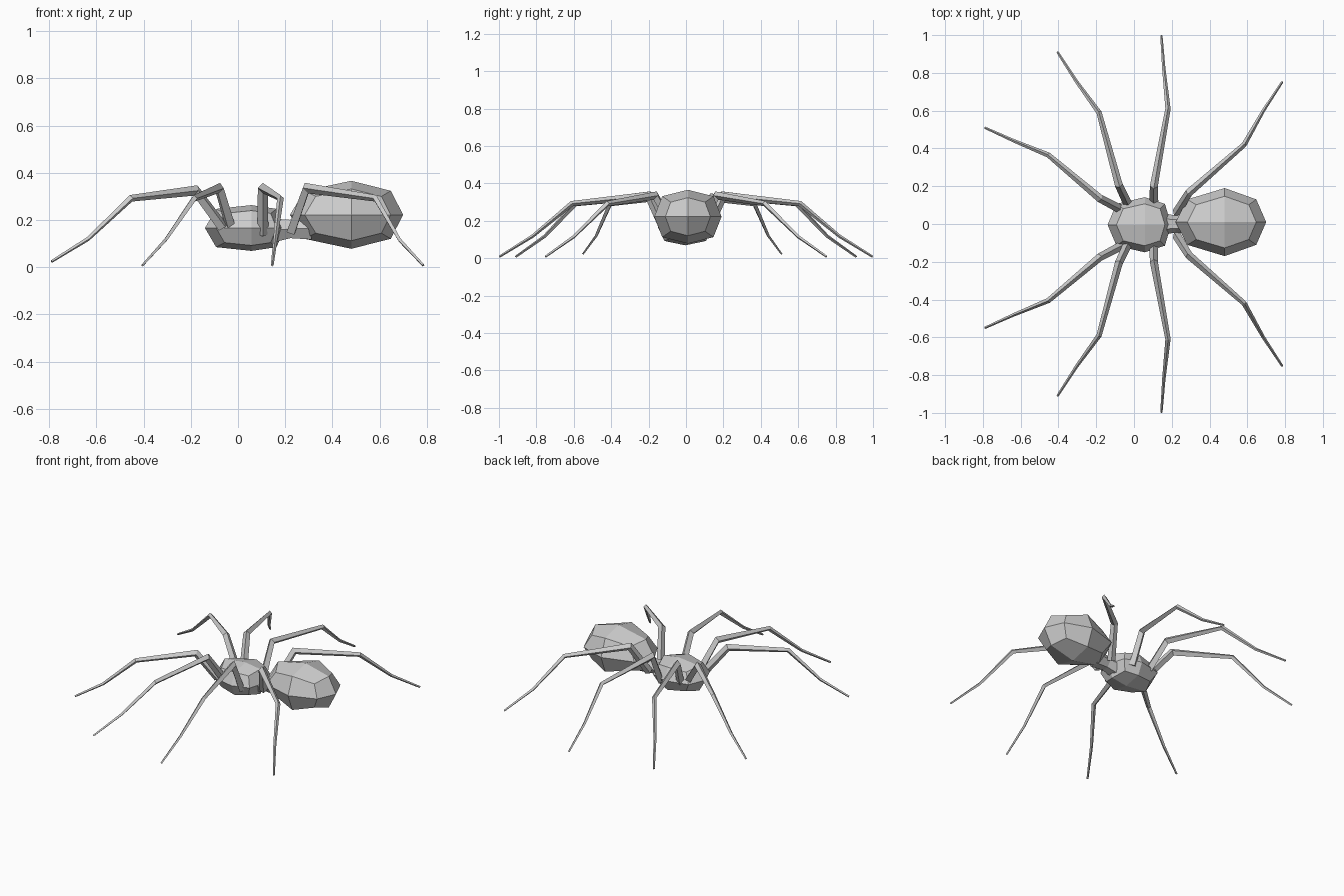
import bpy, bmesh, math
from mathutils import Vector

if "Cube" in bpy.data.objects:
    bpy.data.objects.remove(bpy.data.objects["Cube"])


def finish(bm, name):
    bmesh.ops.recalc_face_normals(bm, faces=bm.faces)
    me = bpy.data.meshes.new(name)
    bm.to_mesh(me)
    bm.free()
    ob = bpy.data.objects.new(name, me)
    bpy.context.collection.objects.link(ob)
    return ob


def rounded_body(name, centre, back, front, half_y, half_z, taper_y, taper_z):
    """Cube divided once (24 quads), pulled to an egg that narrows at its ends."""
    bm = bmesh.new()
    bmesh.ops.create_cube(bm, size=2)
    bmesh.ops.subdivide_edges(bm, edges=bm.edges[:], cuts=1, use_grid_fill=True)
    for v in bm.verts:
        i, j, k = (round(c) for c in v.co)
        f = {1: 1.0, 2: 0.76, 3: 0.58}[abs(i) + abs(j) + abs(k)]
        v.co = (centre[0] + i * f * (front if i < 0 else back),
                centre[1] + j * f * half_y * (taper_y if i else 1),
                centre[2] + k * f * half_z * (taper_z if i else 1))
    return finish(bm, name)


def tube(name, points, radii, sides=4):
    """Tapered tube with mitred joints along a path."""
    pts = [Vector(p) for p in points]
    flat = pts[-1] - pts[0]
    side = Vector((-flat.y, flat.x, 0)).normalized()
    bm = bmesh.new()
    rings = []
    for n, p in enumerate(pts):
        a = (p - pts[n - 1]).normalized() if n else Vector()
        b = (pts[n + 1] - p).normalized() if n < len(pts) - 1 else Vector()
        t = (a + b).normalized()
        s = (side - t * side.dot(t)).normalized()
        u = t.cross(s)
        miter = 1 / max(0.75, t.dot(b if n == 0 else a))
        ring = []
        for m in range(sides):
            w = 2 * math.pi * m / sides
            ring.append(bm.verts.new(p + radii[n] * (s * math.cos(w) + u * math.sin(w) * miter)))
        rings.append(ring)
    for r, q in zip(rings, rings[1:]):
        for m in range(sides):
            o = (m + 1) % sides
            bm.faces.new((r[m], r[o], q[o], q[m]))
    bm.faces.new(rings[0])
    bm.faces.new(rings[-1])
    return finish(bm, name)


# Body: head section, rear section and the narrow waist between them
rounded_body("head_section", (0.057, -0.004, 0.166), 0.14, 0.197, 0.146, 0.097, 1.0, 1.1)
rounded_body("rear_section", (0.48, 0.01, 0.222), 0.22, 0.26, 0.18, 0.144, 0.88, 0.93)
tube("waist", [(0.14, 0, 0.155), (0.22, 0, 0.162), (0.31, 0, 0.165)],
     [0.06, 0.045, 0.055], 6)

# Legs: hip, knee, mid joint, ankle, tip (left side; right side is mirrored)
legs = {
    "front_leg": [(-0.065, 0.095, 0.17), (-0.18, 0.155, 0.325), (-0.453, 0.385, 0.292),
                  (-0.635, 0.46, 0.12), (-0.79, 0.53, 0.024)],
    "second_leg": [(-0.03, 0.10, 0.165), (-0.08, 0.205, 0.335), (-0.185, 0.59, 0.292),
                   (-0.305, 0.755, 0.118), (-0.405, 0.91, 0.008)],
    "third_leg": [(0.105, 0.11, 0.14), (0.105, 0.20, 0.335), (0.18, 0.61, 0.292),
                  (0.158, 0.82, 0.118), (0.145, 0.998, 0.008)],
    "rear_leg": [(0.225, 0.06, 0.15), (0.29, 0.165, 0.335), (0.583, 0.42, 0.292),
                 (0.685, 0.60, 0.115), (0.785, 0.752, 0.008)],
}
radii = [0.024, 0.021, 0.014, 0.009, 0.006]
for name, path in legs.items():
    for label, sy in (("left", 1), ("right", -1)):
        # front pair sits slightly towards -y
        shift = -0.02 if name == "front_leg" else 0
        tube(f"{label}_{name}", [(x, y * sy + shift, z) for x, y, z in path], radii)
